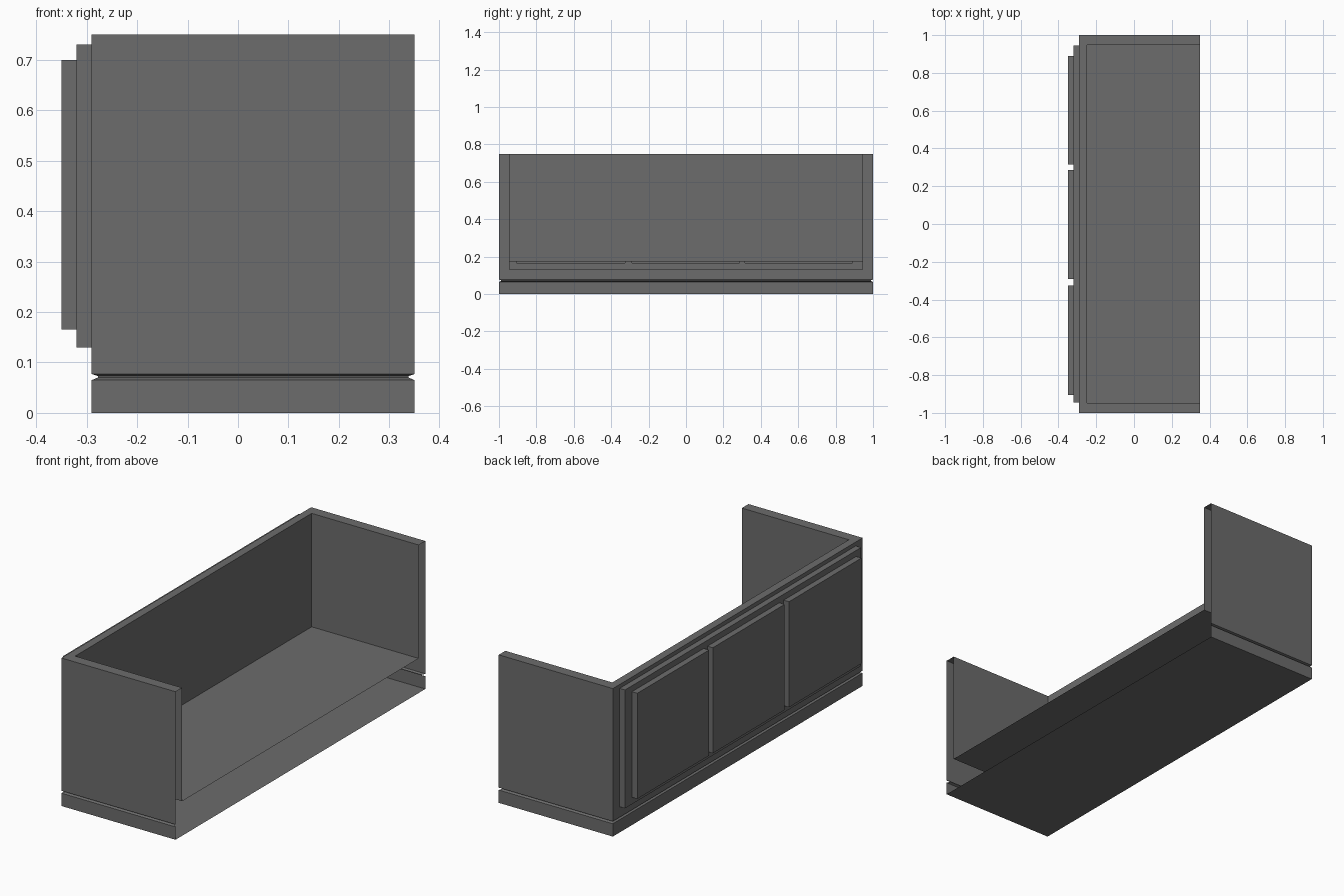
import bpy
import bmesh
from mathutils import Vector

if "Cube" in bpy.data.objects:
    bpy.data.objects.remove(bpy.data.objects["Cube"])

grey = bpy.data.materials.new("mid grey")
grey.diffuse_color = (0.15, 0.15, 0.15, 1)
grey.use_nodes = True
grey.node_tree.nodes["Principled BSDF"].inputs["Base Color"].default_value = grey.diffuse_color

BACK, OPEN, END = -0.29, 0.35, 1.0        # outer shell limits
IN_BACK, IN_END, SHELF = -0.25, 0.947, 0.175  # inner tray limits
TOP, GROOVE_TOP = 0.75, 0.077


def face(bm, pts, facing):
    """Add a face wound so that it looks along the given direction."""
    f = bm.faces.new([bm.verts.new(p) for p in pts])
    f.normal_update()
    if f.normal.dot(Vector(facing)) < 0:
        f.normal_flip()


def finish(bm, name):
    bmesh.ops.remove_doubles(bm, verts=bm.verts[:], dist=0.0001)
    me = bpy.data.meshes.new(name)
    bm.to_mesh(me)
    bm.free()
    me.materials.append(grey)
    bpy.context.collection.objects.link(bpy.data.objects.new(name, me))


# Plinth with pinched groove: U-shaped rings, open on the +x side
bm = bmesh.new()


def ring(z, d):
    return [(OPEN - d, -END + d, z), (BACK + d, -END + d, z),
            (BACK + d, END - d, z), (OPEN - d, END - d, z)]


levels = [(0, 0), (0.065, 0), (0.070, 0.012), (0.073, 0.012), (GROOVE_TOP, 0)]
sides = [(0, -1, 0), (-1, 0, 0), (0, 1, 0)]
for lo, hi in zip(levels, levels[1:]):
    a, b = ring(*lo), ring(*hi)
    for i, n in enumerate(sides):
        face(bm, [a[i], a[i + 1], b[i + 1], b[i]], n)
face(bm, ring(0, 0), (0, 0, -1))
finish(bm, "plinth")

# Side walls, top rim and inner tray (hollow, open on the +x side)
bm = bmesh.new()
for s in (-1, 1):
    e, i = s * END, s * IN_END
    face(bm, [(BACK, e, GROOVE_TOP), (OPEN, e, GROOVE_TOP),
              (OPEN, e, TOP), (BACK, e, TOP)], (0, s, 0))
    face(bm, [(BACK, e, TOP), (OPEN, e, TOP),
              (OPEN, i, TOP), (IN_BACK, i, TOP)], (0, 0, 1))
    face(bm, [(IN_BACK, i, SHELF), (OPEN, i, SHELF),
              (OPEN, i, TOP), (IN_BACK, i, TOP)], (0, -s, 0))
face(bm, [(BACK, -END, TOP), (BACK, END, TOP),
          (IN_BACK, IN_END, TOP), (IN_BACK, -IN_END, TOP)], (0, 0, 1))
face(bm, [(IN_BACK, -IN_END, SHELF), (IN_BACK, IN_END, SHELF),
          (IN_BACK, IN_END, TOP), (IN_BACK, -IN_END, TOP)], (1, 0, 0))
face(bm, [(IN_BACK, -IN_END, SHELF), (OPEN, -IN_END, SHELF),
          (OPEN, IN_END, SHELF), (IN_BACK, IN_END, SHELF)], (0, 0, 1))
finish(bm, "shell_and_tray")

# Panelled wall: a grid of cells raised in two steps, with risers between
bm = bmesh.new()
ys = [-END, -0.945, -0.905, -0.325, -0.29, 0.285, 0.315, 0.89, 0.945, END]
zs = [GROOVE_TOP, 0.13, 0.165, 0.70, 0.73, TOP]


def depth(j, k):
    if j in (2, 4, 6) and k == 2:
        return -0.35
    if 1 <= j <= 7 and 1 <= k <= 3:
        return -0.32
    return BACK


for j in range(len(ys) - 1):
    for k in range(len(zs) - 1):
        x, y0, y1, z0, z1 = depth(j, k), ys[j], ys[j + 1], zs[k], zs[k + 1]
        face(bm, [(x, y0, z0), (x, y1, z0), (x, y1, z1), (x, y0, z1)], (-1, 0, 0))
        if j + 2 < len(ys) and depth(j + 1, k) != x:
            x2 = depth(j + 1, k)
            face(bm, [(x, y1, z0), (x2, y1, z0), (x2, y1, z1), (x, y1, z1)],
                 (0, x2 - x, 0))
        if k + 2 < len(zs) and depth(j, k + 1) != x:
            x2 = depth(j, k + 1)
            face(bm, [(x, y0, z1), (x2, y0, z1), (x2, y1, z1), (x, y1, z1)],
                 (0, 0, x2 - x))
finish(bm, "panelled_wall")
